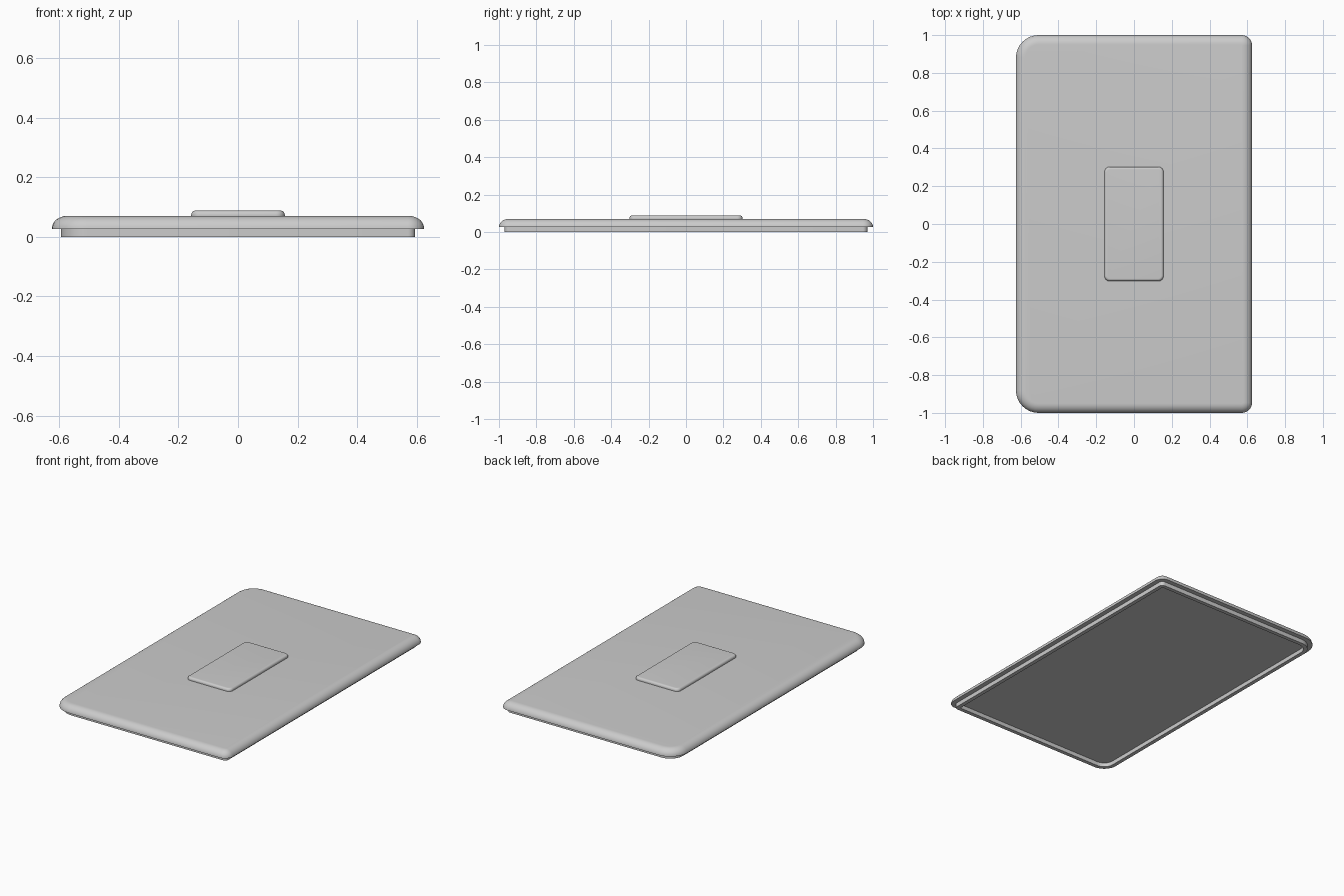
import bpy, bmesh, math

cube = bpy.data.objects.get("Cube")
if cube:
    bpy.data.objects.remove(cube, do_unlink=True)

GREY = (0.6, 0.6, 0.6, 1)
grey = bpy.data.materials.new("plain_grey")
grey.use_nodes = True
grey.diffuse_color = GREY
grey.node_tree.nodes["Principled BSDF"].inputs["Base Color"].default_value = GREY

STEPS = 8  # segments per corner and per edge fillet


def outline(half_x, half_y, r_left, r_right, inset):
    """Rounded rectangle, counter-clockwise, shrunk by inset."""
    points = []
    corners = [(1, 1, r_right), (-1, 1, r_left), (-1, -1, r_left), (1, -1, r_right)]
    for quarter, (sx, sy, radius) in enumerate(corners):
        r = max(radius - inset, 0.004)
        cx, cy = sx * (half_x - inset - r), sy * (half_y - inset - r)
        for i in range(STEPS + 1):
            a = (quarter + i / STEPS) * math.pi / 2
            points.append((cx + r * math.cos(a), cy + r * math.sin(a)))
    return points


def fillet(width, z_low, z_high):
    """Quarter-ellipse edge as (inset, z) pairs, from the rim up."""
    arc = [i / STEPS * math.pi / 2 for i in range(STEPS + 1)]
    return [(width * (1 - math.cos(a)), z_low + (z_high - z_low) * math.sin(a)) for a in arc]


def loft(name, shape, profile):
    """Stack inset outlines along the profile and cap both ends."""
    bm = bmesh.new()
    rings = [[bm.verts.new((x, y, z)) for x, y in outline(*shape, inset)]
             for inset, z in profile]
    for low, high in zip(rings, rings[1:]):
        for i in range(len(low)):
            j = (i + 1) % len(low)
            bm.faces.new((low[i], low[j], high[j], high[i]))
    bm.faces.new(rings[0][::-1])
    bm.faces.new(rings[-1])
    mesh = bpy.data.meshes.new(name)
    bm.to_mesh(mesh)
    bm.free()
    mesh.materials.append(grey)
    obj = bpy.data.objects.new(name, mesh)
    bpy.context.collection.objects.link(obj)
    bpy.ops.object.select_all(action="DESELECT")
    obj.select_set(True)
    bpy.context.view_layer.objects.active = obj
    bpy.ops.object.shade_smooth_by_angle(angle=math.radians(35))
    return obj


# Lid: recessed underside, inner lip, overhanging rounded rim and flat top
lip = [(0.055, 0.026), (0.055, 0), (0.03, 0), (0.03, 0.027)]
loft("lid_panel", (0.625, 1.0, 0.12, 0.055), lip + fillet(0.05, 0.027, 0.07))

# Raised plate in the middle of the lid
plate = [(0, 0.065), (0, 0.074)] + fillet(0.014, 0.074, 0.088)
loft("raised_plate", (0.157, 0.303, 0.03, 0.03), plate)
